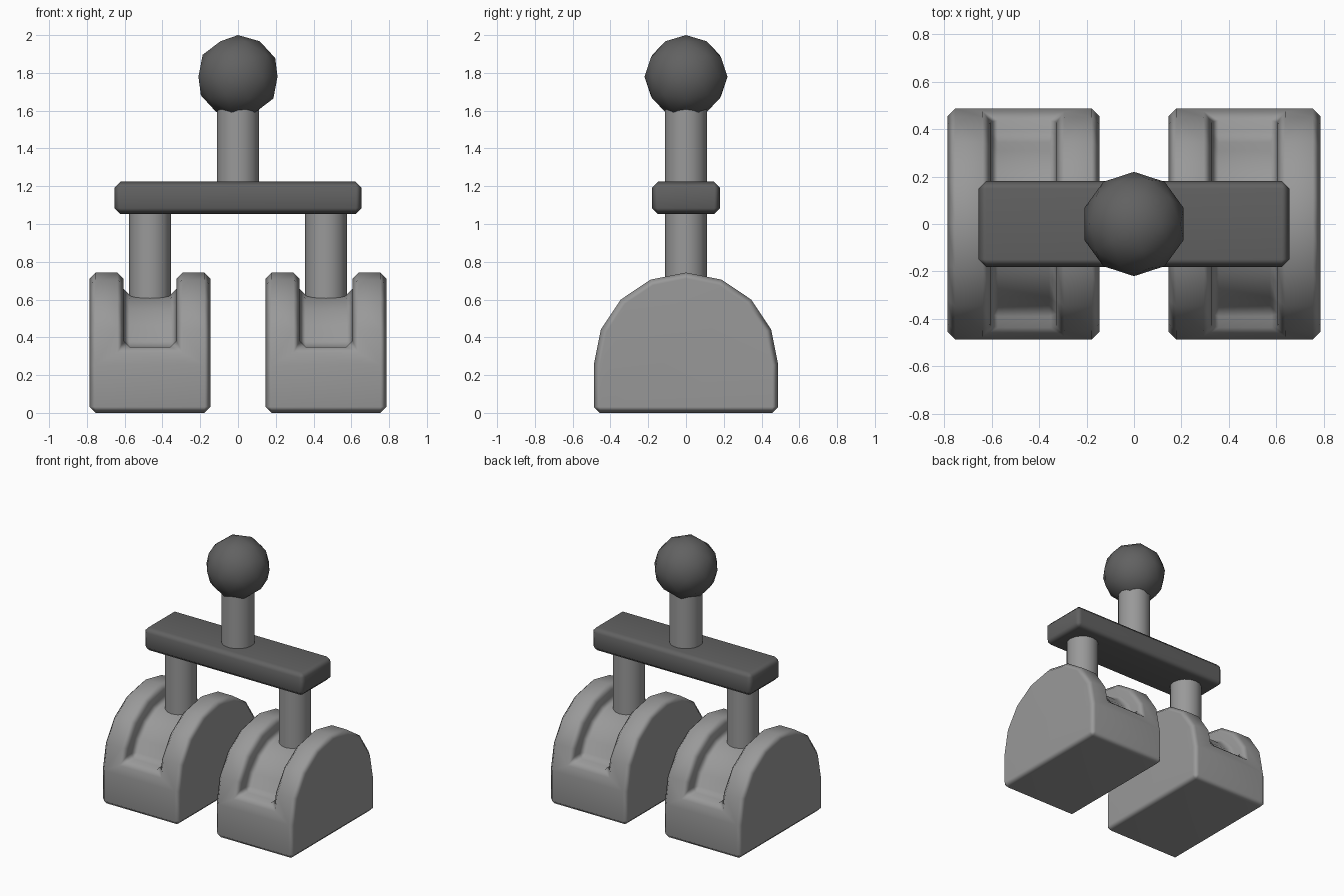
import bpy, math

if "Cube" in bpy.data.objects:
    bpy.data.objects.remove(bpy.data.objects["Cube"])


def material(name, v):
    m = bpy.data.materials.new(name)
    m.diffuse_color = (v, v, v, 1)
    m.use_nodes = True
    m.node_tree.nodes["Principled BSDF"].inputs["Base Color"].default_value = m.diffuse_color
    return m


LIGHT = material("light_grey", 0.32)
DARK = material("dark_grey", 0.12)


def finish(obj, name, mat):
    obj.name = name
    obj.data.materials.append(mat)
    for p in obj.data.polygons:
        p.use_smooth = True
    return obj


def chamfer(obj, width):
    # single-segment chamfer with softly shaded corners
    b = obj.modifiers.new("chamfer", 'BEVEL')
    b.width, b.segments = width, 1
    b.limit_method, b.angle_limit = 'ANGLE', math.radians(35)
    w = obj.modifiers.new("normals", 'WEIGHTED_NORMAL')
    w.keep_sharp = False


def arc(r, zc, a0, a1, n):
    return [(r * math.cos(math.radians(a0 + (a1 - a0) * i / n)),
             zc + r * math.sin(math.radians(a0 + (a1 - a0) * i / n))) for i in range(n + 1)]


def extrude_x(name, profile, x0, x1):
    # solid from a yz profile
    n = len(profile)
    verts = [(x, y, z) for x in (x0, x1) for y, z in profile]
    faces = [tuple(range(n))[::-1], tuple(range(n, 2 * n))]
    faces += [(i, (i + 1) % n, n + (i + 1) % n, n + i) for i in range(n)]
    me = bpy.data.meshes.new(name)
    me.from_pydata(verts, [], faces)
    obj = bpy.data.objects.new(name, me)
    bpy.context.collection.objects.link(obj)
    return obj


def post(name, x, r, z0, z1):
    bpy.ops.mesh.primitive_cylinder_add(vertices=16, radius=r, depth=z1 - z0,
                                        location=(x, 0, (z0 + z1) / 2))
    obj = finish(bpy.context.object, name, LIGHT)
    bpy.ops.object.shade_smooth_by_angle(angle=math.radians(40))
    return obj


CX, ZC = 0.466, 0.255
for side, s in (("left", -1), ("right", 1)):
    # domed housing
    body = extrude_x(side + "_housing", [(-0.488, 0), (0.488, 0)] + arc(0.488, ZC, 0, 180, 8),
                     s * CX - 0.32, s * CX + 0.32)
    # curved slot running over the dome
    a = math.degrees(math.asin((0.35 - ZC) / 0.37))
    slot = extrude_x(side + "_slot_cutter",
                     [(0.8, 0.35), (0.8, 1), (-0.8, 1), (-0.8, 0.35)] + arc(0.37, ZC, 180 - a, a, 8),
                     s * CX - 0.14, s * CX + 0.14)
    bpy.context.view_layer.objects.active = body
    cut = body.modifiers.new("slot", 'BOOLEAN')
    cut.operation, cut.solver, cut.object = 'DIFFERENCE', 'EXACT', slot
    bpy.ops.object.modifier_apply(modifier="slot")
    bpy.data.objects.remove(slot)
    finish(body, side + "_housing", LIGHT)
    chamfer(body, 0.032)
    # lever arm
    post(side + "_arm", s * CX, 0.11, 0.5, 1.1)

# crossbar joining both arms
bpy.ops.mesh.primitive_cube_add(size=1, location=(0, 0, 1.138))
bar = bpy.context.object
bar.scale = (1.31, 0.362, 0.172)
bpy.ops.object.transform_apply(location=False, rotation=False, scale=True)
finish(bar, "crossbar", DARK)
chamfer(bar, 0.032)

# central stem and ball grip
post("stem", 0, 0.112, 1.18, 1.66)
bpy.ops.mesh.primitive_ico_sphere_add(subdivisions=2, radius=0.22, location=(0, 0, 1.78))
finish(bpy.context.object, "ball_grip", DARK)
